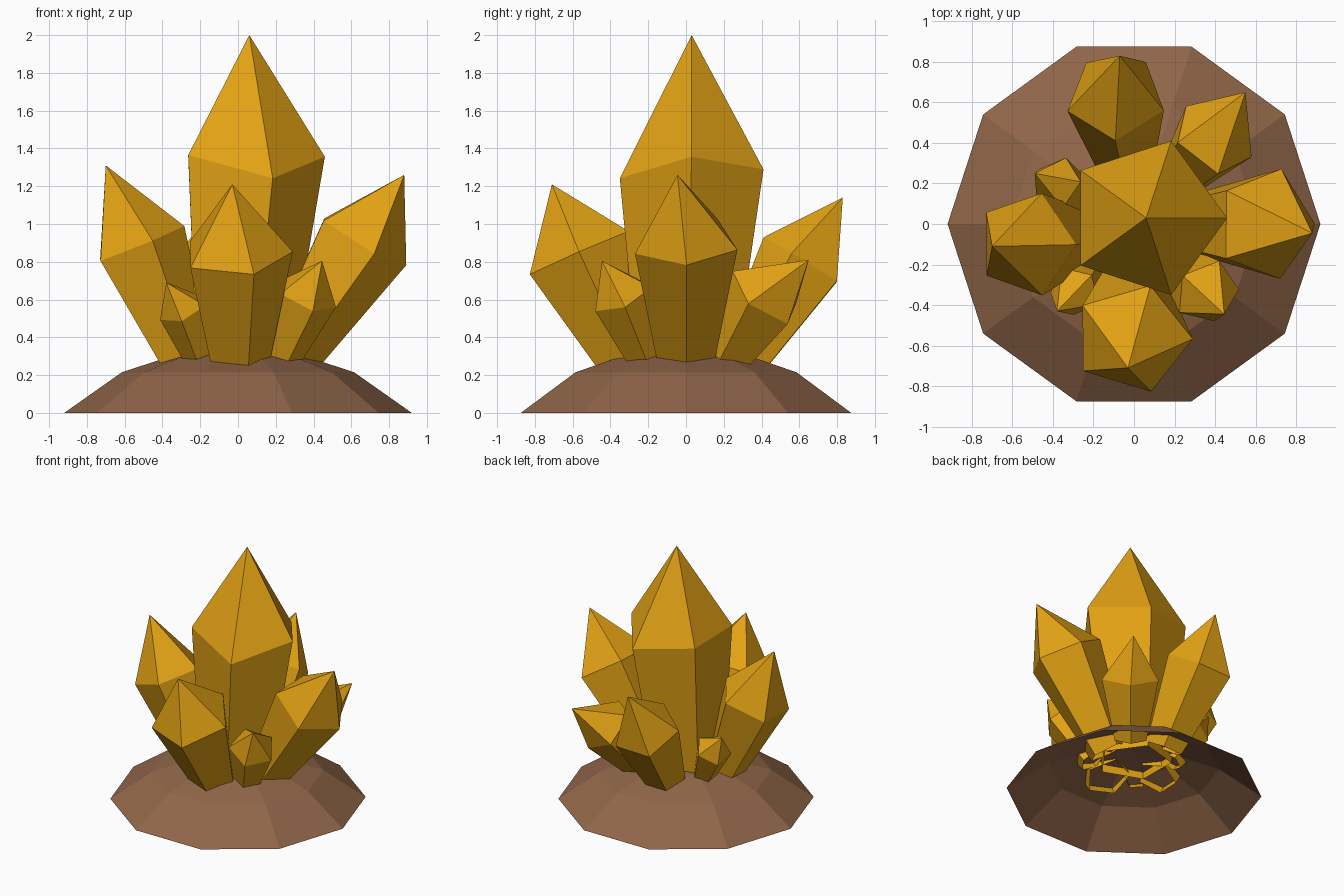
import bpy, math
from mathutils import Vector

if "Cube" in bpy.data.objects:
    bpy.data.objects.remove(bpy.data.objects["Cube"])


def material(name, rgb):
    m = bpy.data.materials.new(name)
    m.diffuse_color = (*rgb, 1)
    m.use_nodes = True
    m.node_tree.nodes["Principled BSDF"].inputs["Base Color"].default_value = m.diffuse_color
    return m


GOLD = material("amber gold", (0.76, 0.36, 0.007))
BROWN = material("earth brown", (0.28, 0.132, 0.066))


def ring_shell(name, rings, tip, mat):
    """Open-bottomed shell: stacked rings joined by flat faces, closed by a tip."""
    n = len(rings[0])
    verts = [p for r in rings for p in r] + [tip]
    faces = []
    for k in range(len(rings) - 1):
        for i in range(n):
            j = (i + 1) % n
            faces.append((k * n + i, k * n + j, (k + 1) * n + j, (k + 1) * n + i))
    top = (len(rings) - 1) * n
    faces += [(top + i, top + (i + 1) % n, len(verts) - 1) for i in range(n)]
    me = bpy.data.meshes.new(name)
    me.from_pydata([tuple(v) for v in verts], [], faces)
    me.materials.append(mat)
    ob = bpy.data.objects.new(name, me)
    bpy.context.collection.objects.link(ob)
    return ob


def circle(centre, r, n, phase=0.0, axis=Vector((0, 0, 1))):
    q = Vector((0, 0, 1)).rotation_difference(axis)
    pts = []
    for i in range(n):
        a = math.radians(phase) + math.tau * i / n
        pts.append(Vector(centre) + q @ Vector((r * math.cos(a), r * math.sin(a), 0)))
    return pts


def crystal(name, base, r0, shoulder, r1, tip, phase, dz=(0,) * 5):
    """Five-sided crystal flaring from base to shoulder, then coming to a point."""
    axis = (Vector(tip) - Vector(base)).normalized()
    low = circle(base, r0, 5, phase, axis)
    high = [p + Vector((0, 0, d)) for p, d in zip(circle(shoulder, r1, 5, phase, axis), dz)]
    return ring_shell(name, [low, high], Vector(tip), GOLD)


# Low ten-sided mound, open underneath
profile = [(0.92, 0.0), (0.615, 0.215), (0.31, 0.315)]
ring_shell("rock_mound", [circle((0, 0, z), r, 10) for r, z in profile],
           Vector((0, 0, 0.335)), BROWN)

# Tall centre crystal
crystal("centre_crystal", (0, 0, 0.25), 0.27, (0.06, 0.03, 1.32), 0.40,
        (0.06, 0.03, 2.0), 0, (0.05, -0.02, 0.03, 0.03, -0.08))

# Medium crystals leaning outwards
crystal("front_crystal", (0, -0.29, 0.25), 0.165, (-0.01, -0.565, 0.845), 0.30,
        (-0.03, -0.71, 1.21), 0)
crystal("right_crystal", (0.24, 0, 0.25), 0.15, (0.65, 0, 0.90), 0.285,
        (0.88, -0.045, 1.26), 0, (0.035, 0, 0, 0, 0))
crystal("left_crystal", (-0.27, -0.07, 0.25), 0.145, (-0.53, -0.10, 0.89), 0.265,
        (-0.70, -0.11, 1.31), 0)
crystal("back_crystal", (-0.04, 0.29, 0.25), 0.14, (-0.09, 0.625, 0.80), 0.25,
        (-0.07, 0.83, 1.14), -90)
crystal("back_right_crystal", (0.21, 0.21, 0.27), 0.12, (0.39, 0.42, 0.625), 0.215,
        (0.55, 0.65, 0.81), 52)

# Small crystals between them
crystal("front_right_small_crystal", (0.22, -0.20, 0.27), 0.10, (0.36, -0.335, 0.62), 0.17,
        (0.445, -0.445, 0.805), 0)
crystal("front_left_small_crystal", (-0.20, -0.22, 0.28), 0.08, (-0.29, -0.33, 0.55), 0.135,
        (-0.38, -0.43, 0.69), 45)
crystal("back_left_small_crystal", (-0.24, 0.13, 0.28), 0.08, (-0.38, 0.20, 0.56), 0.135,
        (-0.49, 0.25, 0.70), 0)
